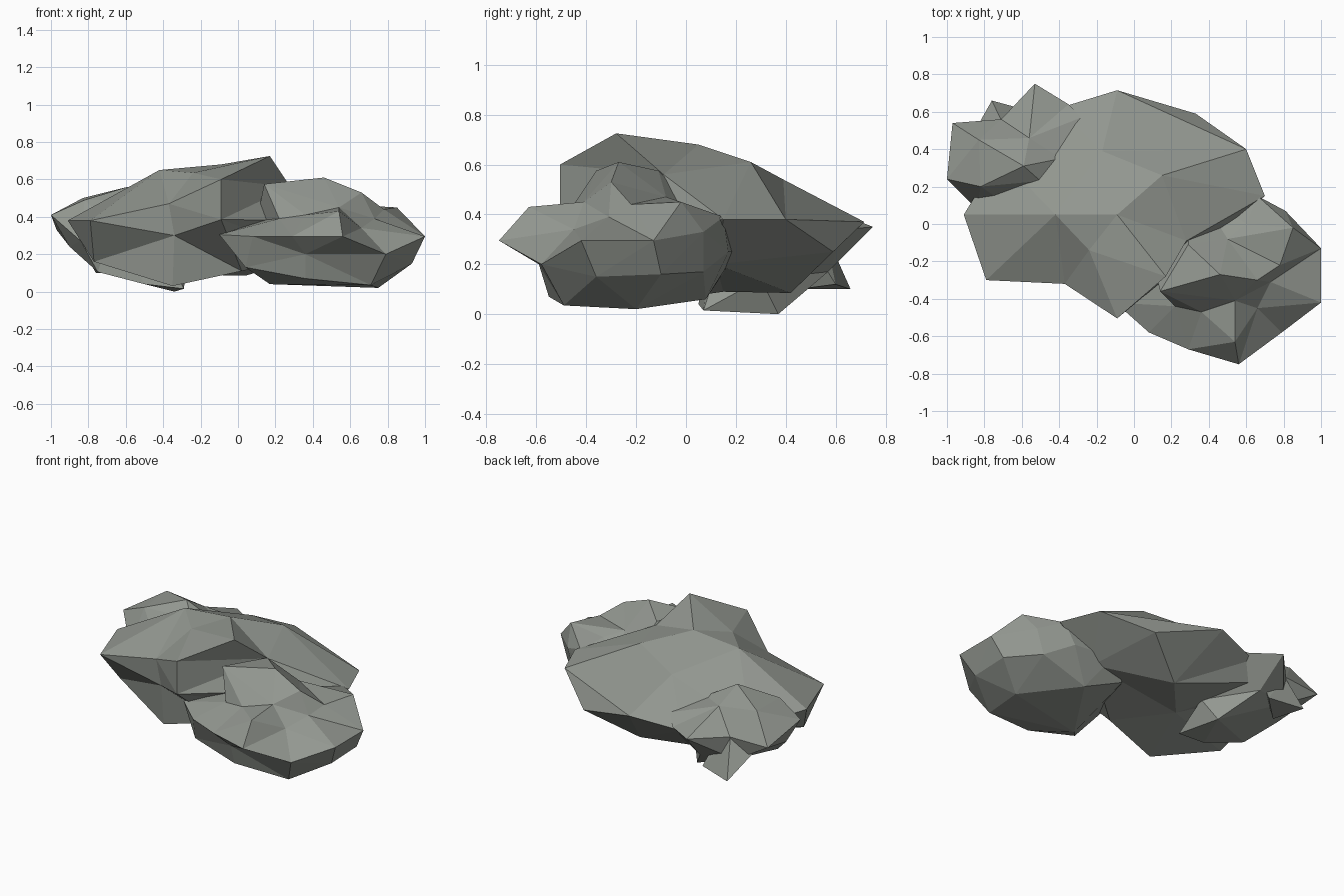
import bpy, bmesh
from mathutils import Vector

stone = bpy.data.materials.new("grey_stone")
stone.diffuse_color = (0.29, 0.31, 0.28, 1)


def rock(name, centre, radii, corners):
    """Faceted boulder: corners are joined in the order they surround the centre."""
    c = Vector(centre)
    bm = bmesh.new()
    real = {}
    for p in corners:
        d = Vector(p) - c
        d = Vector([a / r for a, r in zip(d, radii)]).normalized()
        v = bm.verts.new(d)
        real[v] = Vector(p)
    bmesh.ops.convex_hull(bm, input=bm.verts[:])
    loose = [v for v in bm.verts if not v.link_faces]
    bmesh.ops.delete(bm, geom=loose, context='VERTS')
    for v in bm.verts:
        v.co = real[v]
    bmesh.ops.recalc_face_normals(bm, faces=bm.faces[:])
    me = bpy.data.meshes.new(name)
    bm.to_mesh(me)
    bm.free()
    me.materials.append(stone)
    ob = bpy.data.objects.new(name, me)
    bpy.context.collection.objects.link(ob)
    return ob


# large central boulder
rock("main_boulder", (-0.1, 0.08, 0.36), (0.8, 0.55, 0.34), [
    # crown
    (-0.42, 0.05, 0.65), (-0.09, 0.05, 0.68), (0.17, -0.28, 0.725),
    (-0.09, -0.505, 0.60), (0.15, 0.26, 0.61), (-0.17, 0.39, 0.54),
    (-0.24, -0.14, 0.635), (0.28, -0.09, 0.56),
    # rim
    (-0.91, 0.05, 0.38), (-0.79, -0.30, 0.38), (-0.37, -0.32, 0.47),
    (0.70, 0.15, 0.38), (0.60, 0.40, 0.38), (0.33, 0.59, 0.25),
    (-0.09, 0.715, 0.37), (-0.40, 0.62, 0.32), (-0.72, 0.36, 0.33),
    # underside
    (-0.09, -0.505, 0.385), (-0.34, -0.31, 0.30), (-0.77, -0.12, 0.16),
    (-0.35, -0.27, 0.03), (0.02, -0.20, 0.11), (0.42, 0.12, 0.20),
    (-0.52, 0.57, 0.23), (-0.20, 0.15, 0.09), (0.04, 0.42, 0.085),
])

# boulder at the front right
rock("front_boulder", (0.48, -0.28, 0.27), (0.5, 0.45, 0.28), [
    # upper ridge
    (0.14, -0.36, 0.575), (0.46, -0.27, 0.61), (0.66, -0.30, 0.53),
    (0.29, -0.11, 0.575), (0.50, -0.08, 0.47),
    # shelf
    (0.22, -0.44, 0.39), (0.36, -0.47, 0.41), (0.54, -0.41, 0.45),
    (0.54, -0.63, 0.43), (0.66, -0.45, 0.34), (0.73, -0.31, 0.39),
    (0.78, -0.22, 0.44), (0.85, -0.02, 0.45), (0.60, 0.0, 0.43),
    (0.66, 0.15, 0.39),
    # rim
    (1.0, -0.13, 0.295), (1.0, -0.42, 0.295), (0.79, -0.58, 0.20),
    (0.56, -0.75, 0.295), (0.29, -0.67, 0.295), (0.08, -0.58, 0.295),
    (-0.10, -0.42, 0.305), (0.81, 0.07, 0.33), (0.60, 0.17, 0.25),
    (0.36, -0.59, 0.20), (0.10, -0.20, 0.38),
    # underside
    (0.93, -0.36, 0.15), (0.93, -0.10, 0.16), (0.75, -0.20, 0.02),
    (0.71, -0.49, 0.035), (0.36, -0.55, 0.07), (0.17, -0.35, 0.04),
    (0.04, -0.50, 0.13), (0.45, 0.08, 0.06), (0.76, 0.07, 0.17),
    (0.33, 0.20, 0.25), (0.21, 0.14, 0.15),
])

# small boulder at the back left, reaching under the main one
rock("back_boulder", (-0.62, 0.34, 0.27), (0.36, 0.33, 0.25), [
    # top
    (-0.59, 0.31, 0.56), (-0.83, 0.45, 0.50), (-0.56, 0.46, 0.465),
    (-0.28, 0.57, 0.39), (-0.39, 0.35, 0.445), (-0.50, 0.23, 0.49),
    (-0.82, 0.20, 0.49),
    # rim
    (-1.00, 0.24, 0.41), (-0.97, 0.54, 0.33), (-0.71, 0.56, 0.34),
    (-0.53, 0.75, 0.35), (-0.35, 0.64, 0.34), (-0.67, 0.10, 0.34),
    (-0.84, 0.08, 0.27), (-0.90, 0.25, 0.24),
    # underside
    (-0.75, 0.12, 0.105), (-0.50, 0.05, 0.04), (-0.29, 0.07, 0.015),
    (-0.34, 0.37, 0.00), (-0.27, 0.30, 0.14), (-0.50, 0.57, 0.17),
    (-0.72, 0.52, 0.18),
])

# pointed shard under the back boulder
rock("shard", (-0.68, 0.54, 0.18), (0.12, 0.12, 0.1), [
    (-0.76, 0.66, 0.10), (-0.54, 0.60, 0.12), (-0.71, 0.555, 0.335),
    (-0.85, 0.50, 0.26), (-0.70, 0.45, 0.10), (-0.58, 0.50, 0.28),
])
